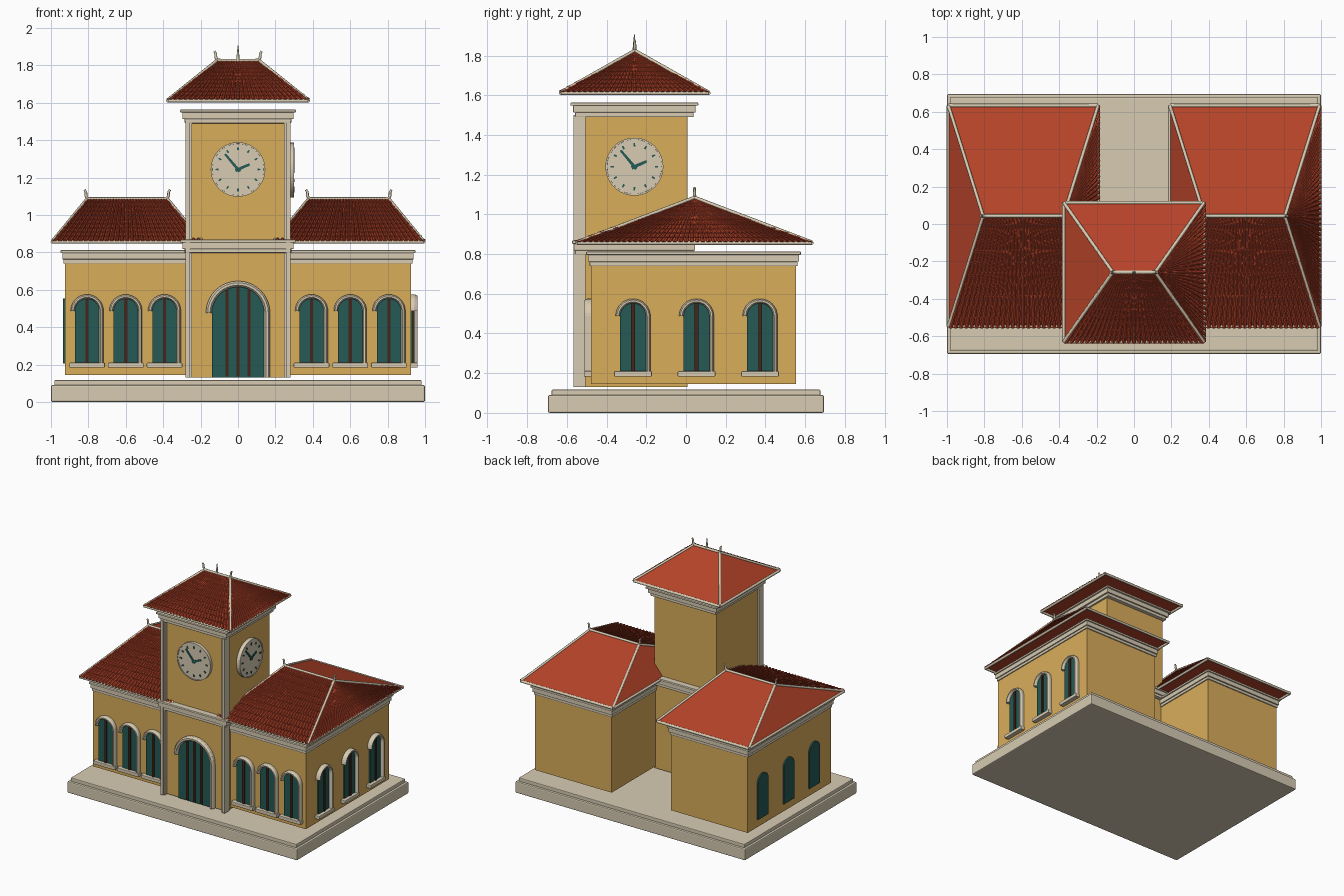
import bpy, bmesh, math
from mathutils import Vector, Matrix

if "Cube" in bpy.data.objects:
    bpy.data.objects.remove(bpy.data.objects["Cube"])


def material(name, rgb):
    m = bpy.data.materials.new(name)
    m.diffuse_color = (*rgb, 1)
    m.use_nodes = True
    m.node_tree.nodes["Principled BSDF"].inputs["Base Color"].default_value = m.diffuse_color
    return m


CREAM = material("cream stone", (0.68, 0.60, 0.45))
WALL = material("ochre plaster", (0.70, 0.42, 0.105))
RED = material("red tile", (0.46, 0.055, 0.022))
TEAL = material("teal wood", (0.018, 0.10, 0.09))
BROWN = material("brown bars", (0.06, 0.018, 0.010))


def loft(name, sweeps, mat, smooth=False, bevel=0):
    """Skin each list of rings into a capped solid; all solids form one object."""
    bm = bmesh.new()
    for rings in sweeps:
        vs = [[bm.verts.new(p) for p in ring] for ring in rings]
        n = len(vs[0])
        for a, b in zip(vs, vs[1:]):
            for i in range(n):
                j = (i + 1) % n
                bm.faces.new((a[i], a[j], b[j], b[i]))
        bm.faces.new(vs[0])
        bm.faces.new(vs[-1])
    bmesh.ops.recalc_face_normals(bm, faces=bm.faces)
    me = bpy.data.meshes.new(name)
    bm.to_mesh(me)
    bm.free()
    for p in me.polygons:
        p.use_smooth = smooth and len(p.vertices) == 4
    me.materials.append(mat)
    ob = bpy.data.objects.new(name, me)
    bpy.context.collection.objects.link(ob)
    if bevel:
        mod = ob.modifiers.new("bevel", 'BEVEL')
        mod.width, mod.segments = bevel, 2
    return ob


def block(x0, x1, y0, y1, z0, z1):
    return [[Vector((x, y, z)) for x, y in ((x0, y0), (x1, y0), (x1, y1), (x0, y1))] for z in (z0, z1)]


def tube(points, r, r_end=None, n=8):
    """Rings of a round bar along a path."""
    pts = [Vector(p) for p in points]
    rings = []
    for i, p in enumerate(pts):
        d = (pts[min(i + 1, len(pts) - 1)] - pts[max(i - 1, 0)]).normalized()
        ref = Vector((0, 1, 0)) if abs(d.y) < 0.8 else Vector((1, 0, 0))
        u = d.cross(ref).normalized()
        w = d.cross(u)
        k = r + ((r_end if r_end is not None else r) - r) * i / (len(pts) - 1)
        rings.append([p + k * (math.cos(a) * u + math.sin(a) * w)
                      for a in (2 * math.pi * q / n for q in range(n))])
    return rings


def facing(side, u, z, plane):
    """Local frame: x along wall, y up, z out of the wall."""
    axes = {'front': ((1, 0, 0), (0, -1, 0), (u, plane, z)),
            'right': ((0, 1, 0), (1, 0, 0), (plane, u, z)),
            'left': ((0, -1, 0), (-1, 0, 0), (plane, u, z))}[side]
    m = Matrix((axes[0], (0, 0, 1), axes[1])).transposed().to_4x4()
    m.translation = axes[2]
    return m


def plate(m, outline, w0, w1):
    return [[m @ Vector((a, b, w)) for a, b in outline] for w in (w0, w1)]


def rect(x0, x1, y0, y1):
    return [(x0, y0), (x1, y0), (x1, y1), (x0, y1)]


def arched_opening(name, m, r, spring, trim_w, bars, bar_w, trim=True, sill=True):
    """Arched panel with bars; the moulding has an arch and one long leg."""
    arc = [math.pi * i / 16 for i in range(17)]
    outline = [(r * math.cos(a), spring + r * math.sin(a)) for a in arc] + [(-r, 0), (r, 0)]
    loft(name + "_panel", [plate(m, outline, -0.02, 0.01)], TEAL)
    if not trim:
        return
    loft(name + "_bars", [plate(m, rect(b - bar_w, b + bar_w, 0.005,
         spring + math.sqrt(r * r - (abs(b) + bar_w) ** 2)), 0.005, 0.018) for b in bars], BROWN)
    ro = r + trim_w
    section = [(r, -0.01), (r, 0.02), (r + trim_w * .3, 0.034), (r + trim_w * .7, 0.034),
               (ro, 0.02), (ro, -0.01)]
    path = [((0, spring), (math.cos(a), math.sin(a))) for a in reversed(arc)] + [((0, 0), (1, 0))]
    loft(name + "_moulding", [[[m @ Vector((c[0] + d[0] * k, c[1] + d[1] * k, w)) for k, w in section]
                               for c, d in path]], CREAM)
    if sill:
        loft(name + "_sill", [plate(m, rect(-ro - .007, ro + .007, -0.022, 0.005), -0.01, 0.036)],
             CREAM, bevel=0.004)


def clock(name, m, thick):
    R = 0.144
    ring = [2 * math.pi * i / 48 for i in range(48)]
    loft(name + "_face", [plate(m, [(R * math.cos(a), R * math.sin(a)) for a in ring], -0.02, thick)], CREAM)
    rim = [[m @ Vector((k * math.cos(a), k * math.sin(a), w))
            for k, w in ((R - .008, thick - .01), (R - .006, thick + .004), (R + .002, thick + .004), (R + .002, 0))]
           for a in ring + [0]]
    loft(name + "_rim", [rim], CREAM)
    marks = []

    def stroke(angle, r0, r1, w):
        d, s = Vector((math.sin(angle), math.cos(angle))), Vector((math.cos(angle), -math.sin(angle)))
        marks.append(plate(m, [d * r0 - s * w, d * r0 + s * w, d * r1 + s * w * .7, d * r1 - s * w * .7],
                           thick - .002, thick + .006))
    for i in range(12):
        stroke(i * math.pi / 6, 0.103, 0.12, 0.005)
    stroke(math.radians(-40), -0.015, 0.108, 0.008)
    stroke(math.radians(66), -0.015, 0.068, 0.009)
    loft(name + "_hands_and_marks", marks, TEAL)


def tiles(name, e0, e1, r0, r1, count, rows):
    """Rows of overlapping half-round tiles, fanned between eave and ridge."""
    side = (e1 - e0).normalized()
    up = side.cross(((r0 + r1) / 2 - (e0 + e1) / 2)).normalized()
    if up.z < 0:
        up = -up
    sweeps = []
    for i in range(count):
        f = (i + .5) / count
        a, b = e0.lerp(e1, f), r0.lerp(r1, f)
        for k in range(rows):
            rings = []
            for t, taper in ((k / rows - .012, 1), ((k + 1) / rows - .012, .72)):
                gap = ((e1 - e0).length * (1 - t) + (r1 - r0).length * t) / count
                r = max(gap * .44 * taper, .0015)
                c = a.lerp(b, t)
                rings.append([c + side * r * math.cos(q) + up * r * math.sin(q)
                              for q in (math.pi * j / 4 for j in range(5))])
            sweeps.append(rings)
    loft(name, sweeps, RED)


def hip_roof(name, cx, cy, hx, hy, ridge, z0, z1):
    c = [Vector((cx + sx * hx, cy + sy * hy, z0)) for sx, sy in ((-1, -1), (1, -1), (1, 1), (-1, 1))]
    a, b = Vector((cx - ridge, cy, z1)), Vector((cx + ridge, cy, z1))
    loft(name + "_slopes", [[c, [a, b, b + Vector((0, .001, 0)), a + Vector((0, .001, 0))]]], RED)
    tiles(name + "_front_tiles", c[0], c[1], a, b, round(2 * hx / .028), 10)
    tiles(name + "_side_tiles", c[1], c[2], b, b, round(2 * hy / .028), 10)
    # ridge, hip and eave trims
    bars = [tube((a, b), .010)]
    bars += [tube((p, q), .009) for p, q in zip(c, (a, b, b, a))]
    drop = Vector((0, 0, -.004))
    bars += [tube((c[i] + drop, c[(i + 1) % 4] + drop), .010) for i in range(4)]
    loft(name + "_trim", bars, CREAM, smooth=True)
    # curled ridge ends
    curls = []
    for s, p in ((-1, a), (1, b)):
        curls.append(tube([p + Vector((s * x, 0, z)) for x, z in
                           ((-.02, 0), (0, .004), (.006, .02), (.006, .038), (.014, .05))], .010, .006))
    loft(name + "_finials", curls, CREAM, smooth=True)


def cornice(name, cx, cy, layers):
    loft(name, [block(cx - hx, cx + hx, cy - hy, cy + hy, z0, z1) for hx, hy, z0, z1 in layers],
         CREAM, bevel=0.004)


# stepped base
loft("base_plinth", [block(-1, 1, -.695, .695, 0, .09)], CREAM, bevel=0.008)
loft("base_step", [block(-.982, .982, -.677, .677, .085, .117)], CREAM, bevel=0.005)

# two side wings
WX, WY = 0.592, 0.038
for label, s in (("left", -1), ("right", 1)):
    cx = s * WX
    loft(label + "_wing_walls", [block(cx - .333, cx + .333, WY - .516, WY + .516, .145, .78)], WALL)
    cornice(label + "_wing_cornice", cx, WY, [(.341, .524, .74, .762), (.347, .532, .762, .798),
                                             (.356, .541, .796, .812)])
    hip_roof(label + "_wing_roof", cx, WY + .005, .4, .59, .215, .86, 1.085)
    for i in range(3):
        x = s * .6 + (i - 1) * .207
        arched_opening(f"{label}_front_window_{i + 1}", facing('front', x, .205, WY - .516),
                       .065, .282, .023, (0,), .009)
        y = .053 + (i - 1) * .32
        arched_opening(f"{label}_side_window_{i + 1}", facing(label, y, .205, s * (WX + .333)),
                       .065, .282, .023, (0,), .009, trim=s > 0)

# clock tower
TY = -0.26
loft("tower_walls", [block(-.27, .27, TY - .268, TY + .268, .13, 1.53)], WALL)
loft("tower_pilasters", [block(min(s * p, s * q), max(s * p, s * q), y, -.505, .13, 1.5)
     for s in (-1, 1) for p, q, y in ((.247, .272, -.555), (.257, .280, -.566))], CREAM)
cornice("tower_belt", 0, TY, [(.285, .298, .797, .82), (.298, .306, .818, .855), (.308, .314, .852, .868)])
cornice("tower_cornice", 0, TY, [(.285, .298, 1.49, 1.515), (.298, .308, 1.513, 1.55),
                                 (.310, .322, 1.548, 1.563)])
hip_roof("tower_roof", 0, TY + .002, .375, .372, .113, 1.615, 1.825)
loft("tower_spike", [tube(((0, TY, 1.82), (0, TY, 1.865), (0, TY, 1.905)), .010, .002)], CREAM, smooth=True)

# entrance door and clocks
arched_opening("door", facing('front', 0, .13, TY - .268), .14, .345, .032, (-.06, 0, .06), .008, sill=False)
clock("front_clock", facing('front', 0, 1.243, TY - .268), .02)
clock("side_clock", facing('right', TY, 1.24, .27), .026)
